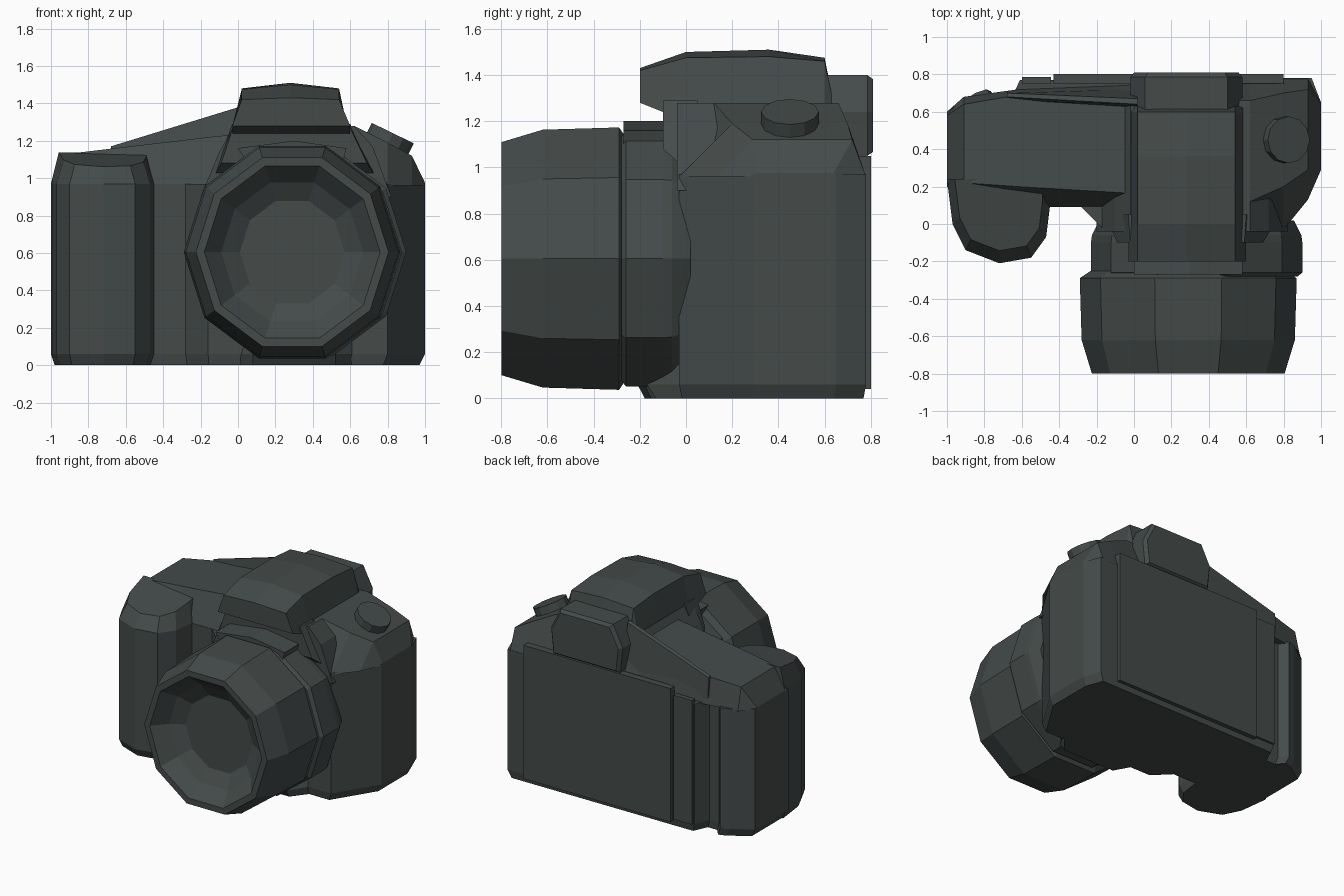
import bpy, bmesh, math
from mathutils import Vector, Matrix

if "Cube" in bpy.data.objects:
    bpy.data.objects.remove(bpy.data.objects["Cube"])

mat = bpy.data.materials.new("charcoal plastic")
mat.diffuse_color = (0.058, 0.07, 0.068, 1)
mat.use_nodes = True
mat.node_tree.nodes["Principled BSDF"].inputs["Base Color"].default_value = mat.diffuse_color


def finish(name, bm):
    bmesh.ops.recalc_face_normals(bm, faces=bm.faces)
    me = bpy.data.meshes.new(name)
    bm.to_mesh(me)
    bm.free()
    me.materials.append(mat)
    ob = bpy.data.objects.new(name, me)
    bpy.context.collection.objects.link(ob)
    return ob


def loft(name, rings):
    """Skin a list of equal-length point rings and cap both ends."""
    bm = bmesh.new()
    vs = [[bm.verts.new(p) for p in r] for r in rings]
    n = len(vs[0])
    for a, b in zip(vs, vs[1:]):
        for i in range(n):
            j = (i + 1) % n
            bm.faces.new((a[i], a[j], b[j], b[i]))
    caps = [bm.faces.new(vs[0]), bm.faces.new(vs[-1])]
    bmesh.ops.triangulate(bm, faces=caps)
    return finish(name, bm)


def plan(pts, z, s=1.0, c=(0, 0), tilt=0.0):
    """Plan outline at height z, scaled about c, height rising with y by tilt."""
    out = []
    for x, y in pts:
        x, y = c[0] + (x - c[0]) * s, c[1] + (y - c[1]) * s
        out.append((x, y, z + tilt * y))
    return out


def section(pts, y):
    return [(x, y, z) for x, z in pts]


# body shell, with the thumb groove in its back
outline = [(-1, .6), (-.85, .7), (-.79, .72), (-.74, .66), (-.66, .66), (-.61, .77),
           (.95, .78), (1, .65), (1, .29), (.8, -.03), (-.16, -.03), (-.28, .09),
           (-.45, .09), (-1, .2)]
c = (0, .4)
loft("body", [plan(outline, 0, .97, c), plan(outline, .06, 1, c), plan(outline, .97, 1, c)])

# sloping top deck, skinned across x
deck = [(-1, .2, .22, .58, .6, .975), (-.91, .12, .22, .64, .68, 1.13),
        (-.62, .09, .2, .69, .72, 1.165), (-.11, .09, .17, .68, .74, 1.225),
        (.62, -.03, .12, .66, .78, 1.28), (.8, -.03, .2, .7, .78, 1.19),
        (.93, .13, .29, .72, .78, 1.12), (1, .29, .3, .64, .65, .975)]
loft("top_deck", [[(x, a, .96), (x, b, zt), (x, cc, zt), (x, d, .96)]
                  for x, a, b, cc, d, zt in deck])

# hand grip
grip = [(-1, .24), (-.97, 0), (-.9, -.14), (-.72, -.21), (-.55, -.18), (-.47, -.07),
        (-.45, .09), (-.45, .24)]
gc = (-.72, .24)
loft("hand_grip", [plan(grip, 0, .93, gc), plan(grip, .06, 1, gc), plan(grip, .97, 1, gc),
                   plan(grip, 1.09, .85, gc, .2)])

# ramp from the viewfinder down to the grip
loft("thumb_ramp", [[(-.68, .66, 1.1), (-.68, .68, 1.17), (-.68, .70, 1.16), (-.68, .71, 1.0)],
                    [(.02, .62, 1.2), (.02, .64, 1.385), (.02, .67, 1.38), (.02, .72, 1.05)]])

# prism hump: shoulders, then the flash housing that overhangs the lens
shoulder = [(-.2, .9), (-.1, 1.14), (-.02, 1.28), (.62, 1.28), (.72, 1.17), (.82, .9)]
loft("prism_shoulders", [section(shoulder, y) for y in (-.04, .64)])
sides = [(-.2, 1.28, 1.42, 1.43), (0, 1.2, 1.475, 1.5), (.36, 1.2, 1.48, 1.51),
         (.6, 1.2, 1.46, 1.475), (.63, 1.2, 1.32, 1.33)]
loft("flash_housing", [section([(-.03, zb), (.02, zs), (.28, zt), (.54, zs), (.6, zb)], y)
                       for y, zb, zs, zt in sides])
loft("flash_neck", [section([(-.16, .95), (-.03, 1.29), (.6, 1.29), (.78, .95)], .05),
                    section([(-.09, 1.08), (-.02, 1.29), (.59, 1.29), (.69, 1.08)], -.1)])

# viewfinder eyepiece
eye = [(0, 1.05), (-.02, 1.24), (.06, 1.4), (.5, 1.4), (.58, 1.24), (.56, 1.05)]
loft("eyepiece", [section(eye, .6), section(eye, .785),
                  section([(.28 + (x - .28) * .93, 1.22 + (z - 1.22) * .9) for x, z in eye], .81)])

# rear screen and the control strip beside it
for name, x0, x1, z0, z1, y in (("rear_screen", -.43, .8, .04, 1.05, .802),
                                ("control_strip", -.6, -.445, .06, 1.0, .787)):
    loft(name, [section([(x0, z0), (x1, z0), (x1, z1), (x0, z1)], yy) for yy in (.75, y)])

# foot under the lens mount
loft("mount_foot", [[(-.02, .05, z), (.08, y, z), (.52, y, z), (.66, .05, z)]
                    for z, y in ((0, -.13), (.06, -.17), (.22, -.04))])


# lens: barrel with a shallow dished front, and collar behind it
def ring(cx, r, y, n=10, cz=.605, turn=0, tall=1.03):
    return [(cx + r * math.cos(math.radians(turn) + math.tau * i / n), y,
             cz + r * tall * math.sin(math.radians(turn) + math.tau * i / n)) for i in range(n)]


loft("lens_barrel", [ring(.29, r, y) for y, r in
                     ((0, .48), (-.25, .52), (-.29, .58), (-.62, .57), (-.8, .515),
                      (-.8, .47), (-.7, .38), (-.64, .28))])
loft("lens_collar", [ring(.335, r, y) for y, r in
                     ((.02, .52), (-.06, .56), (-.1, .565), (-.26, .565), (-.28, .54))])
loft("collar_knob", [section([(.55, 1.05), (.58, 1.16), (.3, 1.2), (.0, 1.16), (.1, 1.0)], y)
                     for y in (-.1, -.27)])

# tilted dial on the right shoulder
bm = bmesh.new()
bmesh.ops.create_cone(bm, cap_ends=True, segments=12, radius1=.125, radius2=.125, depth=.08,
                      matrix=Matrix.Translation((.81, .45, 1.205))
                      @ Matrix.Rotation(math.radians(26), 4, 'Y'))
finish("shoulder_dial", bm)
